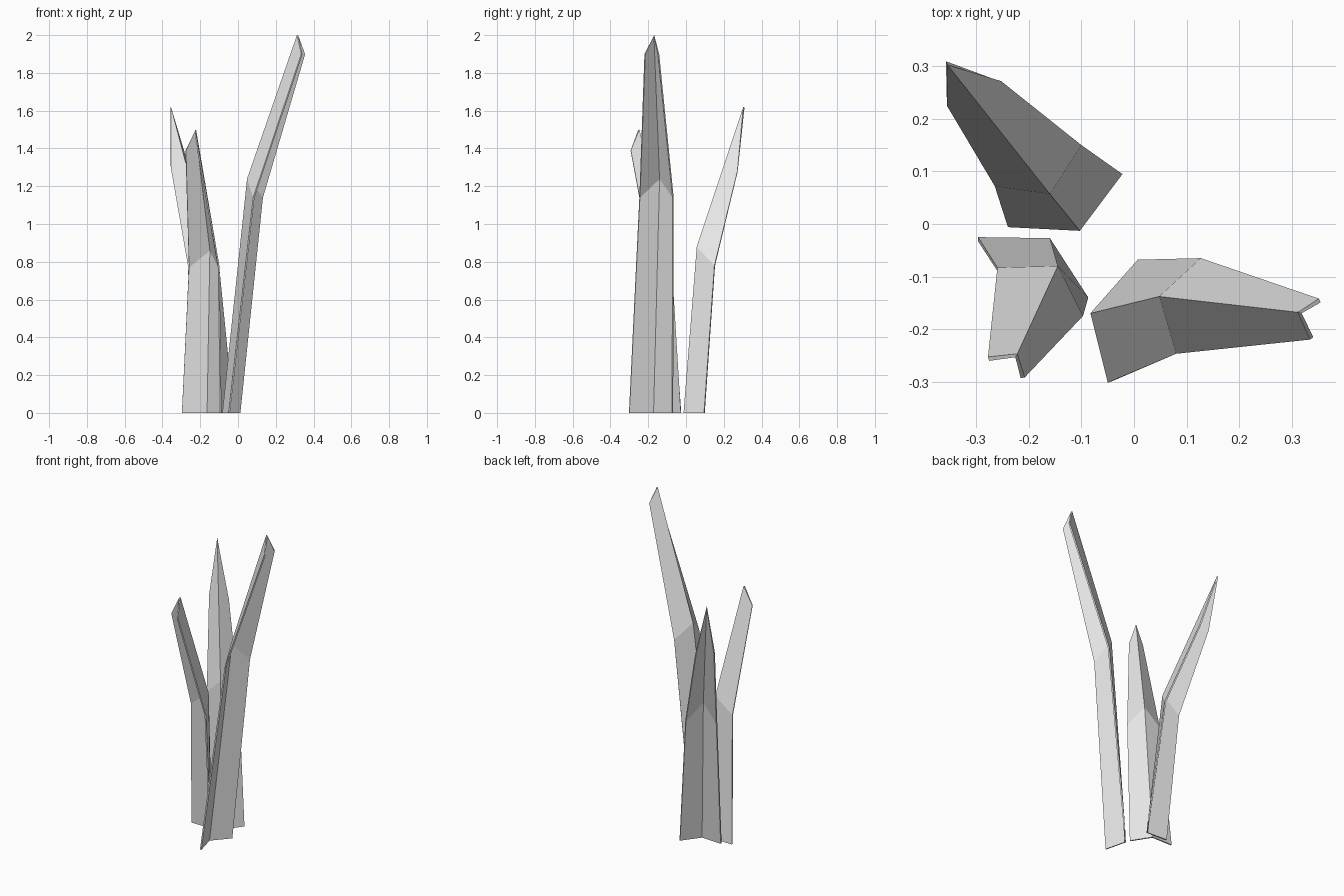
import bpy

cube = bpy.data.objects.get("Cube")
if cube:
    bpy.data.objects.remove(cube, do_unlink=True)

# One plain grey for every blade
grey = bpy.data.materials.new("plain_grey")
grey.use_nodes = True
colour = (0.8, 0.8, 0.8, 1)
grey.diffuse_color = colour
grey.node_tree.nodes["Principled BSDF"].inputs["Base Color"].default_value = colour


def blade(name, base, middle, tip):
    """Folded leaf: each row is edge, ridge, edge; the ridge faces outward."""
    rows = (base, middle, tip)
    verts = [point for row in rows for point in row]
    faces = []
    for r in range(len(rows) - 1):
        for c in range(2):
            i = r * 3 + c
            faces.append((i, i + 1, i + 4, i + 3))
    mesh = bpy.data.meshes.new(name)
    mesh.from_pydata(verts, [], faces)
    mesh.materials.append(grey)
    obj = bpy.data.objects.new(name, mesh)
    bpy.context.collection.objects.link(obj)
    # Thin sheet, thickened toward the inside of the fold
    solid = obj.modifiers.new("thickness", 'SOLIDIFY')
    solid.thickness = 0.008
    solid.offset = -1
    return obj


# Tall blade leaning to the left
blade("tall_leaf",
      [(0.007, -0.068, 0), (-0.083, -0.17, 0), (-0.05, -0.302, 0)],
      [(0.127, -0.065, 1.14), (0.048, -0.138, 1.24), (0.08, -0.247, 1.14)],
      [(0.352, -0.142, 1.9), (0.312, -0.168, 2.0), (0.335, -0.22, 1.9)])

# Blade leaning backward
blade("back_leaf",
      [(-0.24, -0.006, 0), (-0.103, -0.013, 0), (-0.022, 0.095, 0)],
      [(-0.265, 0.072, 0.78), (-0.16, 0.057, 0.88), (-0.1, 0.15, 0.78)],
      [(-0.356, 0.225, 1.3), (-0.355, 0.303, 1.62), (-0.253, 0.272, 1.28)])

# Short blade leaning forward
blade("front_leaf",
      [(-0.087, -0.14, 0), (-0.16, -0.027, 0), (-0.297, -0.025, 0)],
      [(-0.097, -0.175, 0.77), (-0.145, -0.08, 0.86), (-0.26, -0.083, 0.77)],
      [(-0.208, -0.292, 1.39), (-0.222, -0.247, 1.5), (-0.278, -0.253, 1.39)])
